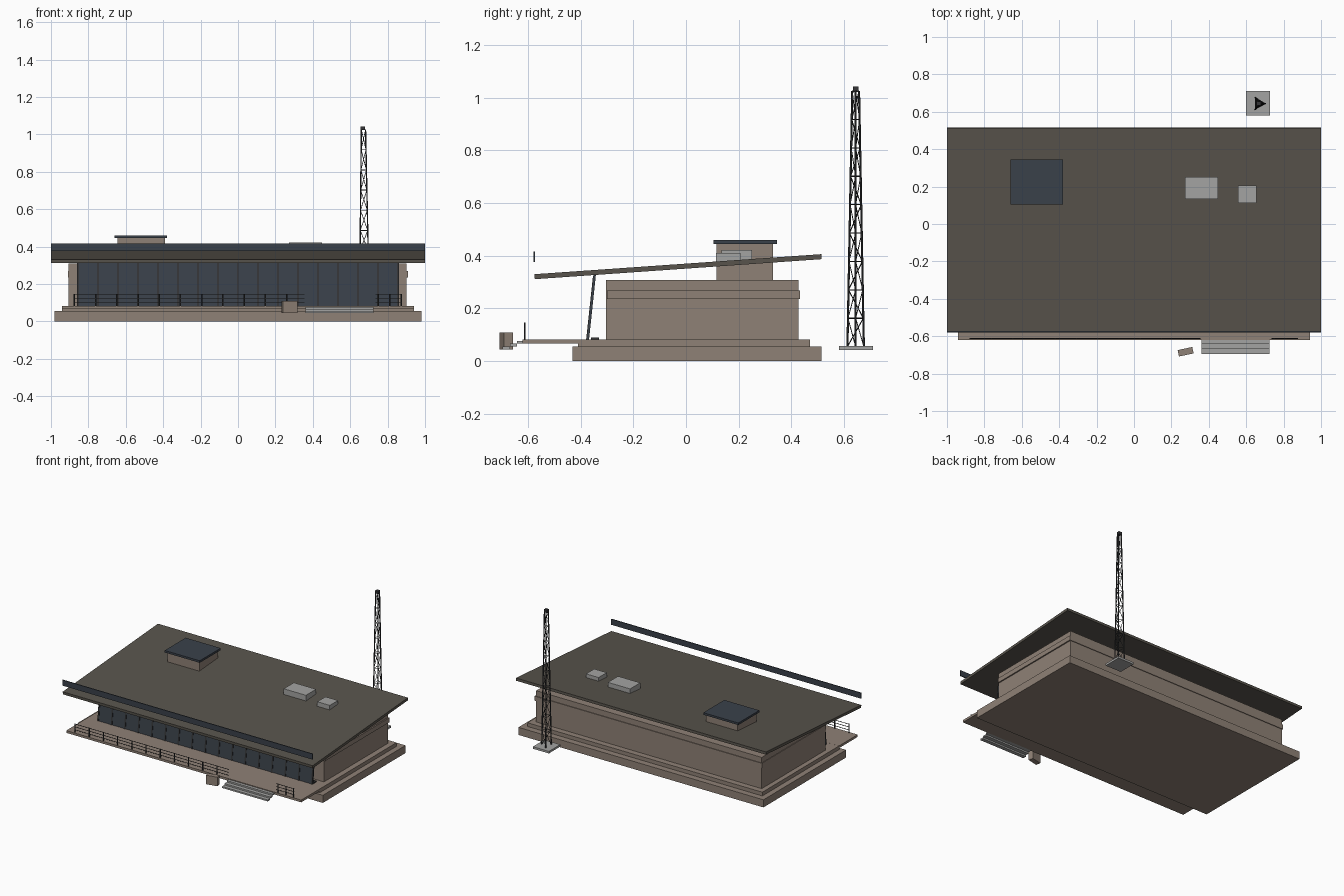
import bpy, math
from mathutils import Vector

if "Cube" in bpy.data.objects:
    bpy.data.objects.remove(bpy.data.objects["Cube"])


def mat(name, r, g, b):
    m = bpy.data.materials.new(name)
    m.diffuse_color = (r, g, b, 1)
    m.use_nodes = True
    m.node_tree.nodes["Principled BSDF"].inputs["Base Color"].default_value = m.diffuse_color
    return m


STONE = mat("warm stone", 0.275, 0.22, 0.18)
ROOF = mat("roof brown grey", 0.098, 0.088, 0.073)
SLATE = mat("dark slate blue", 0.042, 0.053, 0.068)
LIGHT = mat("light grey", 0.37, 0.37, 0.36)
METAL = mat("dark metal", 0.035, 0.036, 0.038)


def mesh(name, verts, faces, m):
    me = bpy.data.meshes.new(name)
    me.from_pydata(verts, [], faces)
    me.materials.append(m)
    ob = bpy.data.objects.new(name, me)
    bpy.context.collection.objects.link(ob)
    return ob


def extrude_x(name, profile, x0, x1, m):
    """Extrude a counter-clockwise (y, z) profile along x."""
    n = len(profile)
    verts = [(x, y, z) for x in (x0, x1) for y, z in profile]
    faces = [tuple(range(n))[::-1], tuple(range(n, 2 * n))]
    faces += [(i, (i + 1) % n, n + (i + 1) % n, n + i) for i in range(n)]
    return mesh(name, verts, faces, m)


def box(name, x0, x1, y0, y1, z0, z1, m):
    return extrude_x(name, [(y0, z0), (y1, z0), (y1, z1), (y0, z1)], x0, x1, m)


def rods(name, segments, r, m, sides=6):
    """Many straight rods as one mesh."""
    verts, faces = [], []
    for a, b in segments:
        a, b = Vector(a), Vector(b)
        q = (b - a).to_track_quat('Z', 'Y')
        k = len(verts)
        for p in (a, b):
            for i in range(sides):
                t = 2 * math.pi * i / sides
                verts.append(p + q @ Vector((r * math.cos(t), r * math.sin(t), 0)))
        faces += [(k + i, k + (i + 1) % sides, k + sides + (i + 1) % sides, k + sides + i)
                  for i in range(sides)]
        faces += [tuple(range(k + sides - 1, k - 1, -1)), tuple(range(k + sides, k + 2 * sides))]
    return mesh(name, verts, faces, m)


# Stepped foundation and front terrace
box("plinth", -0.98, 0.98, -0.43, 0.515, 0, 0.055, STONE)
box("upper_plinth", -0.94, 0.94, -0.41, 0.47, 0.055, 0.082, STONE)
box("terrace_deck", -0.94, 0.94, -0.62, -0.405, 0.066, 0.0825, STONE)

# Main block with a shallow band on sides and back
box("main_walls", -0.905, 0.9, -0.303, 0.427, 0.082, 0.308, STONE)
box("back_wall_band", -0.909, 0.904, 0.42, 0.432, 0.235, 0.268, STONE)
for s, n in ((-1, "left"), (1, "right")):
    box(n + "_wall_band", s * 0.904 - 0.005, s * 0.904 + 0.005, -0.30, 0.432, 0.235, 0.268, STONE)

# Leaning glazed front with mullions
extrude_x("front_glass", [(-0.376, 0.082), (-0.369, 0.082), (-0.343, 0.327), (-0.350, 0.325)],
          -0.86, 0.86, SLATE)
N = 16
for i in range(N + 1):
    x = -0.855 + 1.71 * i / N
    extrude_x("mullion", [(-0.379, 0.082), (-0.368, 0.082), (-0.342, 0.328), (-0.353, 0.325)],
              x - 0.005, x + 0.005, METAL)
box("glass_sill", -0.86, 0.86, -0.36, -0.33, 0.0822, 0.09, METAL)

# Sloping roof and the front fascia bar above it
extrude_x("roof", [(-0.574, 0.311), (0.515, 0.387), (0.514, 0.406), (-0.575, 0.33)], -1, 1, ROOF)
box("fascia_bar", -1, 1, -0.579, -0.573, 0.376, 0.417, SLATE)

# Chimney block and roof units
box("chimney", -0.645, -0.39, 0.115, 0.33, 0.308, 0.445, STONE)
box("chimney_cap", -0.66, -0.38, 0.105, 0.345, 0.445, 0.46, SLATE)
box("large_roof_unit", 0.272, 0.45, 0.134, 0.25, 0.38, 0.421, LIGHT)
box("small_roof_unit", 0.555, 0.655, 0.113, 0.207, 0.377, 0.411, LIGHT)

# Entrance steps
for i in range(3):
    y = -0.615 - 0.027 * i
    z = 0.077 - 0.011 * i
    box("entrance_step", 0.36, 0.725, y - 0.027, y, z - 0.011, z, LIGHT)

# Angled stone marker
marker = box("stone_marker", -0.04, 0.04, -0.0175, 0.0175, 0.044, 0.109, STONE)
marker.location = (0.276, -0.683, 0)
marker.rotation_euler.z = math.radians(12)

# Terrace railing
Y = -0.612
posts = [-0.875 + 0.1135 * i for i in range(11)] + [0.75, 0.812, 0.872]
rods("railing_posts", [((x, Y, 0.08), (x, Y, 0.146)) for x in posts], 0.004, METAL)
rods("railing_bars", [((a, Y, z), (b, Y, z)) for a, b in ((-0.88, 0.355), (0.735, 0.878))
                      for z in (0.102, 0.123, 0.144)], 0.002, METAL)

# Triangular lattice mast
box("mast_base", 0.6, 0.728, 0.58, 0.71, 0.042, 0.057, LIGHT)
C = Vector((0.667, 0.644, 0))
Z0, Z1, BAYS = 0.055, 1.025, 9


def node(leg, level):
    f = level / BAYS
    r = 0.036 + (0.015 - 0.036) * f
    t = 2 * math.pi * leg / 3
    return C + Vector((r * math.cos(t), r * math.sin(t), Z0 + (Z1 - Z0) * f))


rods("mast_legs", [(node(k, 0), node(k, BAYS)) for k in range(3)], 0.004, METAL)
braces = []
for level in range(BAYS):
    for k in range(3):
        braces.append((node(k, level + 1), node(k + 1, level + 1)))
        a, b = (k, k + 1) if level % 2 else (k + 1, k)
        braces.append((node(a, level), node(b, level + 1)))
rods("mast_braces", braces, 0.002, METAL, 4)
box("mast_cap", 0.654, 0.678, 0.633, 0.655, 1.022, 1.043, METAL)
